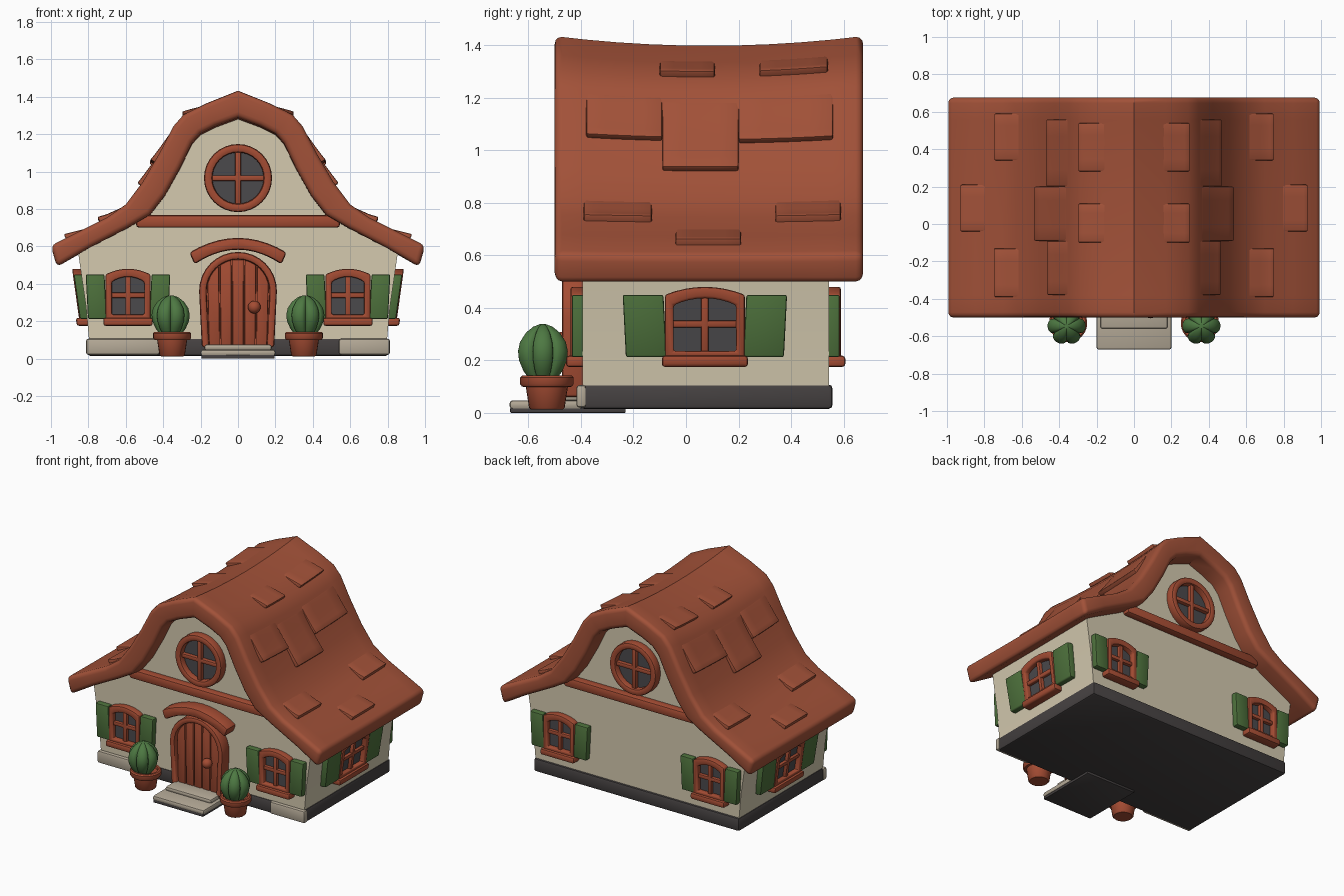
import bpy, bmesh, math
from mathutils import Vector

if "Cube" in bpy.data.objects:
    bpy.data.objects.remove(bpy.data.objects["Cube"])


def material(name, rgb):
    m = bpy.data.materials.new(name)
    m.diffuse_color = (*rgb, 1)
    m.use_nodes = True
    m.node_tree.nodes["Principled BSDF"].inputs["Base Color"].default_value = m.diffuse_color
    return m


ROOF = material("roof terracotta", (0.36, 0.083, 0.04))
TRIM = material("trim red", (0.37, 0.072, 0.033))
WALL = material("cream plaster", (0.66, 0.59, 0.43))
GREEN = material("shutter green", (0.075, 0.165, 0.045))
CACTUS = material("cactus green", (0.075, 0.19, 0.055))
GLASS = material("window grey", (0.07, 0.067, 0.073))
DARK = material("dark stone", (0.06, 0.053, 0.053))
STONE = material("pale stone", (0.46, 0.40, 0.31))


def finish(name, bm, mat, bevel=0.0, seg=2, limit=50):
    bmesh.ops.recalc_face_normals(bm, faces=bm.faces)
    if bevel:
        edges = [e for e in bm.edges if len(e.link_faces) == 2
                 and e.calc_face_angle(0) > math.radians(limit)]
        bmesh.ops.bevel(bm, geom=edges, offset=bevel, segments=seg, profile=0.5,
                        affect='EDGES', clamp_overlap=True)
    me = bpy.data.meshes.new(name)
    bm.to_mesh(me)
    bm.free()
    me.materials.append(mat)
    ob = bpy.data.objects.new(name, me)
    bpy.context.collection.objects.link(ob)
    bpy.ops.object.select_all(action='DESELECT')
    ob.select_set(True)
    bpy.context.view_layer.objects.active = ob
    bpy.ops.object.shade_smooth_by_angle(angle=math.radians(40))
    return ob


# Wall placements: u along the wall, d outwards, z up
def front(u, d, z): return (u, -0.395 - d, z)
def back(u, d, z): return (u, 0.545 + d, z)
def right(u, d, z): return (0.775 + 0.14 * z + d, u, z)
def left(u, d, z): return (-0.775 - 0.14 * z - d, u, z)


def prism(name, outer, d0, d1, mat, place, bevel=0.0, inner=None):
    """Extrude an outline (or a ring, with inner) off a wall."""
    bm = bmesh.new()
    rows = [[bm.verts.new(place(u, d, z)) for u, z in pts]
            for pts in ([outer, inner] if inner else [outer]) for d in (d0, d1)]
    n = len(outer)
    if inner:
        ob, of, ib, jf = rows
        pairs = ((ob, of), (of, jf), (jf, ib), (ib, ob))
    else:
        pairs = (rows,)
        for r in rows:
            bm.faces.new(r)
    for a, b in pairs:
        for i in range(n):
            j = (i + 1) % n
            bm.faces.new((a[i], a[j], b[j], b[i]))
    return finish(name, bm, mat, bevel)


def rect(u0, u1, z0, z1, lean=0.0):
    return [(u0, z0), (u1, z0), (u1 + lean, z1), (u0 + lean, z1)]


def box(name, x0, x1, y0, y1, z0, z1, mat, bevel=0.012):
    return prism(name, rect(x0, x1, z0, z1), y0, y1, mat, lambda u, d, z: (u, d, z), bevel)


def lathe(name, profile, x, y, mat, n=24, rib=lambda a: 1.0):
    bm = bmesh.new()
    rings = [[bm.verts.new((x + r * rib(a) * math.cos(a), y + r * rib(a) * math.sin(a), z))
              for a in (2 * math.pi * i / n for i in range(n))] for r, z in profile]
    for a, b in zip(rings, rings[1:]):
        for i in range(n):
            bm.faces.new((a[i], a[(i + 1) % n], b[(i + 1) % n], b[i]))
    bm.faces.new(rings[0])
    bm.faces.new(rings[-1])
    return finish(name, bm, mat)


# Roof profile, right half from ridge to eave
OUT = [(0, 1.435), (0.17, 1.367), (0.29, 1.308), (0.345, 1.245), (0.42, 1.10), (0.51, 0.945),
       (0.60, 0.825), (0.70, 0.755), (0.85, 0.68), (1.0, 0.605)]
INN = [(0, 1.29), (0.12, 1.245), (0.20, 1.205), (0.245, 1.155), (0.31, 1.02), (0.39, 0.875),
       (0.47, 0.77), (0.59, 0.70), (0.80, 0.59), (0.968, 0.49)]
Y0, Y1 = -0.50, 0.675


def mirrored(half):
    return [(-x, z) for x, z in half[:0:-1]] + half


def sag(y, z):
    t = (y - (Y0 + Y1) / 2) / ((Y1 - Y0) / 2)
    return z - 0.035 * (1 - t * t) * max(0, (z - 0.5) / 0.9)


def roof():
    bm = bmesh.new()
    o, i = mirrored(OUT), mirrored(INN)
    ring, m = o + i[::-1], len(o)
    rows = []
    for k in range(11):
        y = Y0 + (Y1 - Y0) * k / 10
        rows.append([bm.verts.new((x, y, sag(y, z))) for x, z in ring])
    for a, b in zip(rows, rows[1:]):
        for j in range(2 * m):
            k = (j + 1) % (2 * m)
            bm.faces.new((a[j], a[k], b[k], b[j]))
    for r in (rows[0], rows[-1]):
        for j in range(m - 1):
            bm.faces.new((r[j], r[j + 1], r[-2 - j], r[-1 - j]))
    finish("roof", bm, ROOF, 0.028, 3, 60)


def roof_z(x):
    for (xa, za), (xb, zb) in zip(OUT, OUT[1:]):
        if x <= xb:
            return za + (zb - za) * (x - xa) / (xb - xa)
    return OUT[-1][1]


def shingle(x0, x1, y0, y1, side, h=0.032):
    """Wedge lying on the slope, thickest at its lower edge."""
    bm = bmesh.new()
    m, n = 6, 4
    layers = []
    for top in (True, False):
        grid = []
        for i in range(m + 1):
            t = i / m
            x = x0 + (x1 - x0) * t
            nrm = Vector((roof_z(x - 0.02) - roof_z(x + 0.02), 0.04)).normalized()
            off = (-0.004 + h * t) if top else -0.03
            row = []
            for j in range(n + 1):
                y = y0 + (y1 - y0) * j / n
                row.append(bm.verts.new((side * (x + nrm.x * off), y,
                                         sag(y, roof_z(x)) + nrm.y * off)))
            grid.append(row)
        for i in range(m):
            for j in range(n):
                bm.faces.new((grid[i][j], grid[i + 1][j], grid[i + 1][j + 1], grid[i][j + 1]))
        layers.append(grid)
    rim = [(i, 0) for i in range(m)] + [(m, j) for j in range(n)] \
        + [(i, n) for i in range(m, 0, -1)] + [(0, j) for j in range(n, 0, -1)]
    a, b = layers
    for (i, j), (k, l) in zip(rim, rim[1:] + rim[:1]):
        bm.faces.new((a[i][j], a[k][l], b[k][l], b[i][j]))
    finish("roof_shingle", bm, ROOF, 0.009, 2, 60)


roof()
TILES = [(0.14, 0.285, -0.10, 0.11), (0.14, 0.285, 0.28, 0.54),
         (0.34, 0.445, -0.38, -0.09), (0.34, 0.515, -0.09, 0.20), (0.34, 0.45, 0.20, 0.56),
         (0.60, 0.74, -0.39, -0.13), (0.60, 0.74, 0.34, 0.59), (0.78, 0.92, -0.04, 0.21)]
for tile in TILES:
    for s in (-1, 1):
        shingle(*tile, s)

# Walls with flared sides, running up into the gable
half = [(0, 1.34), (0.23, 1.24), (0.29, 1.17), (0.43, 0.90), (0.53, 0.79), (0.82, 0.625),
        (0.855, 0.57), (0.842, 0.48), (0.813, 0.28), (0.793, 0.06)]
prism("walls", mirrored(half), -0.395, 0.545, WALL, lambda u, d, z: (u, d, z))

# Foundation and stone facing
box("foundation", -0.805, 0.805, -0.402, 0.558, 0.015, 0.108, DARK, 0.015)
box("corner_stone_left", -0.812, -0.42, -0.418, -0.38, 0.02, 0.106, STONE)
box("corner_stone_right", 0.54, 0.812, -0.418, -0.38, 0.02, 0.106, STONE)

# Door steps
box("step_base", -0.195, 0.195, -0.67, -0.23, 0.0, 0.02, DARK, 0.004)
box("lower_step", -0.20, 0.20, -0.672, -0.39, 0.014, 0.048, STONE)
box("upper_step", -0.18, 0.18, -0.56, -0.39, 0.045, 0.075, STONE)


def arch(w, z0, zc):
    arc = [(w * math.cos(a), zc + w * math.sin(a))
           for a in (math.pi * k / 16 for k in range(17))]
    return [(-w * 0.93, z0), (w * 0.93, z0)] + arc


# Door
prism("door_frame", arch(0.208, 0.06, 0.362), -0.02, 0.078, TRIM, front, 0.014,
      arch(0.168, 0.06, 0.362))
prism("door_back", arch(0.18, 0.06, 0.362), -0.02, 0.035, TRIM, front)
for k in range(5):
    u0 = -0.166 + k * 0.0664 + 0.003
    us = [u0 + 0.0604 * (1 - q / 4) for q in range(5)]
    top = [(u, 0.362 + math.sqrt(max(0, 0.168 ** 2 - u * u))) for u in us]
    prism("door_plank", [(us[-1] * 0.95, 0.065), (us[0] * 0.95, 0.065)] + top,
          0.02, 0.055, TRIM, front, 0.006)
bm = bmesh.new()
bmesh.ops.create_uvsphere(bm, u_segments=16, v_segments=10, radius=0.034)
bmesh.ops.translate(bm, verts=bm.verts, vec=front(0.087, 0.075, 0.275))
finish("door_knob", bm, TRIM)

# Curved canopy over the door
cs = [-0.25 + 0.05 * k for k in range(11)]
upper = [(u * 1.04, 0.645 - 1.25 * u * u) for u in cs]
lower = [(u * 0.93, 0.582 - 1.25 * u * u) for u in cs]
prism("door_canopy", upper + lower[::-1], -0.02, 0.095, TRIM, front, 0.016)


def curved_top(w, z0, zs, zt):
    us = [w * (1 - k / 4) for k in range(9)]
    return [(-w, z0), (w, z0)] + [(u, zs + (zt - zs) * (1 - (u / w) ** 2)) for u in us]


def window(place, c, w, shutter, tag):
    def at(u, d, z): return place(c + u, d, z)
    prism(tag + "_glass", curved_top(w - 0.012, 0.22, 0.435, 0.46), -0.02, 0.01, GLASS, at)
    prism(tag + "_frame", curved_top(w, 0.21, 0.45, 0.48), -0.02, 0.045, TRIM, at, 0.009,
          curved_top(w - 0.033, 0.235, 0.41, 0.437))
    prism(tag + "_upright", rect(-0.014, 0.014, 0.22, 0.45), -0.02, 0.034, TRIM, at, 0.006)
    prism(tag + "_crossbar", rect(-w + 0.02, w - 0.02, 0.325, 0.352), -0.02, 0.032, TRIM, at, 0.006)
    prism(tag + "_sill", rect(-w - 0.012, w + 0.012, 0.175, 0.218), -0.02, 0.062, TRIM, at, 0.012)
    for s in (-1, 1):
        a, b = sorted((s * (w - 0.006), s * (w - 0.006 + shutter)))
        prism(tag + "_shutter", rect(a, b, 0.212, 0.45, s * 0.012), -0.02, 0.04, GREEN, at, 0.008)


def circle(r):
    return [(r * math.cos(2 * math.pi * k / 32), 0.965 + r * math.sin(2 * math.pi * k / 32))
            for k in range(32)]


for place, tag in ((front, "front"), (back, "back")):
    for s in (-1, 1):
        window(place, s * 0.588, 0.12, 0.10, tag + "_window")
    # Gable beam and round attic window
    prism(tag + "_beam", rect(-0.545, 0.545, 0.70, 0.767), -0.02, 0.05, TRIM, place, 0.016)
    prism(tag + "_attic_glass", circle(0.15), -0.02, 0.012, GLASS, place)
    prism(tag + "_attic_frame", circle(0.182), -0.02, 0.055, TRIM, place, 0.014, circle(0.137))
    prism(tag + "_attic_upright", rect(-0.016, 0.016, 0.82, 1.11), -0.02, 0.04, TRIM, place, 0.008)
    prism(tag + "_attic_crossbar", rect(-0.145, 0.145, 0.95, 0.98), -0.02, 0.038, TRIM, place, 0.008)
for place, tag in ((right, "right"), (left, "left")):
    window(place, 0.072, 0.152, 0.155, tag + "_window")

# Potted cacti beside the door
POT = [(0.06, 0.012), (0.068, 0.02), (0.08, 0.098), (0.095, 0.10), (0.102, 0.11),
       (0.102, 0.135), (0.094, 0.143), (0.08, 0.143), (0.078, 0.125)]
PLANT = [(0.05, 0.12), (0.08, 0.16), (0.098, 0.20), (0.102, 0.235), (0.094, 0.27),
         (0.07, 0.305), (0.04, 0.328), (0.012, 0.338)]
for s in (-1, 1):
    lathe("flower_pot", POT, s * 0.352, -0.53, TRIM)
    lathe("cactus", PLANT, s * 0.36, -0.545, CACTUS, 72,
          lambda a: 0.76 + 0.24 * math.sqrt(abs(math.cos(3 * a))))
